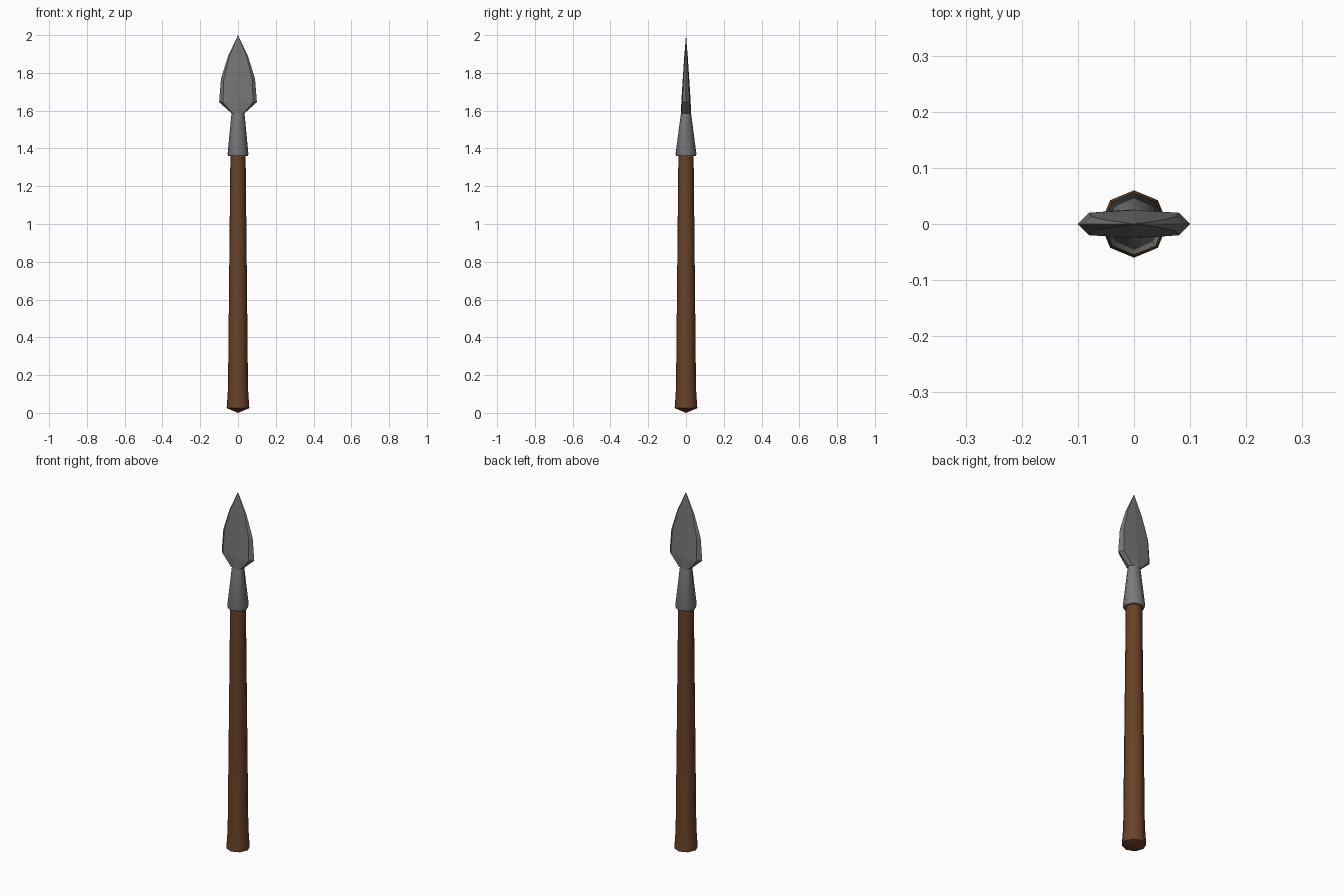
import bpy, bmesh, math

if "Cube" in bpy.data.objects:
    bpy.data.objects.remove(bpy.data.objects["Cube"])


def material(name, rgb):
    m = bpy.data.materials.new(name)
    m.diffuse_color = (*rgb, 1)
    m.use_nodes = True
    m.node_tree.nodes["Principled BSDF"].inputs["Base Color"].default_value = m.diffuse_color
    return m


wood = material("brown wood", (0.14, 0.055, 0.02))
steel = material("blade steel", (0.185, 0.175, 0.178))
iron = material("socket iron", (0.19, 0.195, 0.197))


def loft(name, rings, mat, smooth=False):
    """Skin a stack of rings; a ring of one point makes a tip."""
    bm = bmesh.new()
    vs = [[bm.verts.new(p) for p in r] for r in rings]
    for a, b in zip(vs, vs[1:]):
        n = max(len(a), len(b))
        for i in range(n):
            j = (i + 1) % n
            if len(a) == 1:
                bm.faces.new((a[0], b[j], b[i]))
            elif len(b) == 1:
                bm.faces.new((a[i], a[j], b[0]))
            else:
                bm.faces.new((a[i], a[j], b[j], b[i]))
    for end in (vs[0], vs[-1]):
        if len(end) > 2:
            bm.faces.new(end)
    bmesh.ops.recalc_face_normals(bm, faces=bm.faces)
    me = bpy.data.meshes.new(name)
    bm.to_mesh(me)
    bm.free()
    me.materials.append(mat)
    ob = bpy.data.objects.new(name, me)
    bpy.context.collection.objects.link(ob)
    if smooth:
        bpy.ops.object.select_all(action='DESELECT')
        ob.select_set(True)
        bpy.context.view_layer.objects.active = ob
        bpy.ops.object.shade_smooth_by_angle(angle=math.radians(50))
    return ob


def octagon(z, rx, ry=None):
    ry = ry or rx
    return [(rx * math.cos(i * math.pi / 4), ry * math.sin(i * math.pi / 4), z)
            for i in range(8)]


def blade_ring(z, edge, inner, y_inner, y_ridge):
    """Cross-section with a centre ridge and bevelled cutting edges."""
    return [(edge, 0, z), (inner, y_inner, z), (0, y_ridge, z), (-inner, y_inner, z),
            (-edge, 0, z), (-inner, -y_inner, z), (0, -y_ridge, z), (inner, -y_inner, z)]


# wooden shaft, flared at the butt with a shallow pointed end
loft("shaft", [[(0, 0, 0)], octagon(0.025, 0.06), octagon(0.13, 0.053),
               octagon(1.40, 0.04)], wood, True)

# iron socket, flattening toward the blade
loft("socket", [octagon(1.36, 0.052), octagon(1.372, 0.055),
                octagon(1.60, 0.033, 0.025)], iron, True)

# leaf-shaped blade
loft("blade", [blade_ring(1.585, 0.033, 0.028, 0.021, 0.026),
               blade_ring(1.645, 0.10, 0.08, 0.020, 0.025),
               blade_ring(1.77, 0.09, 0.075, 0.013, 0.017),
               blade_ring(1.89, 0.052, 0.045, 0.006, 0.009),
               [(0, 0, 2.0)]], steel)
